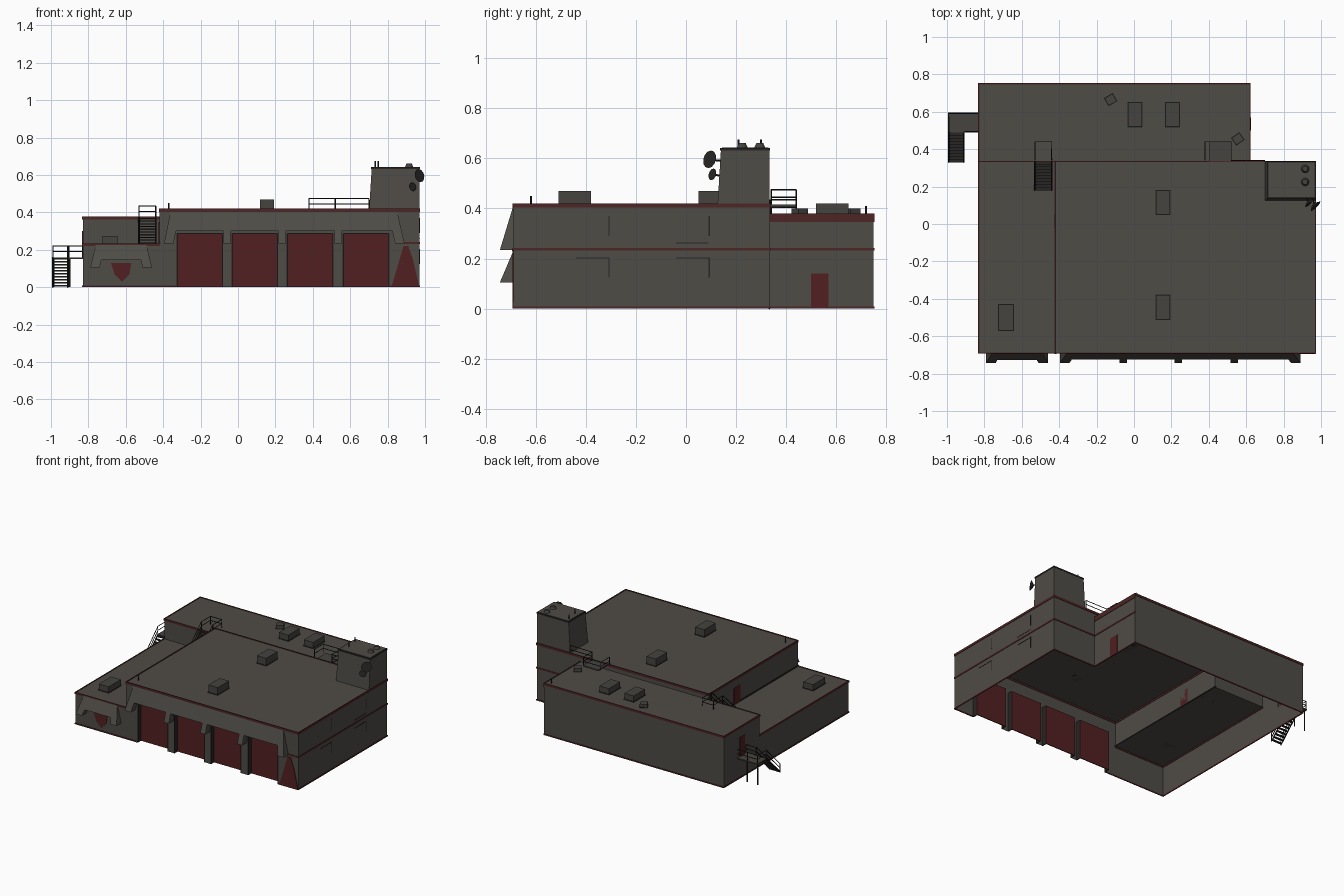
import bpy
import bmesh
from math import radians
from mathutils import Vector, Matrix

cube = bpy.data.objects.get("Cube")
if cube:
    bpy.data.objects.remove(cube, do_unlink=True)


def material(name, *rgb):
    m = bpy.data.materials.new(name)
    m.use_nodes = True
    m.diffuse_color = (*rgb, 1)
    shader = m.node_tree.nodes["Principled BSDF"]
    shader.inputs["Base Color"].default_value = (*rgb, 1)
    shader.inputs["Roughness"].default_value = 0.9
    return m


WALL = material("warm grey wall", .078, .072, .062)
RED = material("door red", .085, .014, .015)
TRIM = material("trim red", .075, .018, .018)
METAL = material("dark metal", .02, .019, .018)
VENT = material("vent grey", .06, .056, .05)


def finish(name, bm, mat):
    mesh = bpy.data.meshes.new(name)
    bm.to_mesh(mesh)
    bm.free()
    mesh.materials.append(mat)
    ob = bpy.data.objects.new(name, mesh)
    bpy.context.collection.objects.link(ob)
    return ob


def add_box(bm, lo, hi, turn=0):
    lo, hi = Vector(lo), Vector(hi)
    place = Matrix.Translation((lo + hi) / 2) @ Matrix.Rotation(radians(turn), 4, 'Z')
    bmesh.ops.create_cube(bm, size=1, matrix=place @ Matrix.Diagonal((*(hi - lo), 1)))


def boxes(name, mat, *items):
    bm = bmesh.new()
    for item in items:
        add_box(bm, *item)
    return finish(name, bm, mat)


def hull(name, mat, points):
    bm = bmesh.new()
    verts = [bm.verts.new(p) for p in points]
    bmesh.ops.convex_hull(bm, input=verts)
    bmesh.ops.dissolve_limit(bm, angle_limit=.01, verts=bm.verts, edges=bm.edges)
    return finish(name, bm, mat)


def add_wall(bm, a, b, low, high):
    """Upright quad from a to b; its outside is on the right of the path."""
    bm.faces.new([bm.verts.new((*p, z)) for p, z in
                  ((a, low), (b, low), (b, high), (a, high))])


def add_roof(bm, x0, x1, y0, y1, z):
    bm.faces.new([bm.verts.new((x, y, z)) for x, y in
                  ((x0, y0), (x1, y0), (x1, y1), (x0, y1))])


def tubes(name, mat, lines, radius=.003):
    curve = bpy.data.curves.new(name, 'CURVE')
    curve.dimensions = '3D'
    curve.bevel_depth = radius
    curve.bevel_resolution = 0
    for line in lines:
        s = curve.splines.new('POLY')
        s.points.add(len(line) - 1)
        for point, co in zip(s.points, line):
            point.co = (*co, 1)
    curve.materials.append(mat)
    ob = bpy.data.objects.new(name, curve)
    bpy.context.collection.objects.link(ob)


def railing(name, path, height=.06):
    """Two rails over a path, with a post at each path point."""
    lift = lambda p, h: (p[0], p[1], p[2] + h)
    lines = [[lift(p, h) for p in path] for h in (height / 2, height)]
    lines += [[p, lift(p, height)] for p in path]
    tubes(name, METAL, lines)


# Main levels and plan lines
WEST, SPLIT, STEP, EAST = -.83, -.42, .62, .97
FRONT, MID, BACK = -.69, .335, .75
LOW, REAR, HIGH, TOWER = .23, .375, .415, .64
DOOR_TOP, RECESS = .29, .035
doors = [(x, x + .25) for x in (-.33, -.035, .26, .56)]

# Building shell, open underneath
bm = bmesh.new()
add_wall(bm, (WEST, FRONT), (SPLIT, FRONT), 0, LOW)
add_wall(bm, (SPLIT, FRONT), (EAST, FRONT), DOOR_TOP, HIGH)
edges = [SPLIT] + [x for d in doors for x in d] + [EAST]
for x0, x1 in zip(edges[::2], edges[1::2]):
    add_wall(bm, (x0, FRONT), (x1, FRONT), 0, DOOR_TOP)
add_wall(bm, (EAST, FRONT), (EAST, MID), 0, HIGH)
add_wall(bm, (EAST, MID), (STEP, MID), 0, HIGH)
add_wall(bm, (STEP, MID), (STEP, BACK), 0, REAR)
add_wall(bm, (STEP, BACK), (WEST, BACK), 0, REAR)
add_wall(bm, (WEST, BACK), (WEST, MID), 0, REAR)
add_wall(bm, (WEST, MID), (WEST, FRONT), 0, LOW)
add_wall(bm, (SPLIT, MID), (SPLIT, FRONT), LOW, HIGH)
add_wall(bm, (STEP, MID), (SPLIT, MID), REAR, HIGH)
add_wall(bm, (WEST, MID), (SPLIT, MID), LOW, REAR)
add_roof(bm, WEST, SPLIT, FRONT, MID, LOW)
add_roof(bm, SPLIT, EAST, FRONT, MID, HIGH)
add_roof(bm, WEST, STEP, MID, BACK, REAR)
finish("building_shell", bm, WALL)

# Recessed garage doors with dark frames
inner = FRONT + RECESS
for i, (x0, x1) in enumerate(doors):
    boxes(f"garage_door_{i}", RED, ((x0, inner, 0), (x1, inner + .006, DOOR_TOP)))
    frame = [((x, FRONT, 0), (x + .006, inner, DOOR_TOP)) for x in (x0, x1 - .006)]
    frame.append(((x0, FRONT, DOOR_TOP - .006), (x1, inner, DOOR_TOP)))
    boxes(f"door_frame_{i}", METAL, *frame)


# Sloping awnings with hanging brackets
def awning(name, top, bottom, drop, x_top, x_bottom):
    def depth(z):
        return FRONT - .053 * (top - z) / (top - bottom)

    def slab(part, z0, z1, low, high):
        hull(f"{name}_{part}", WALL,
             [(x, y, z) for z, span in ((z0, low), (z1, high)) for x in span
              for y in (FRONT, depth(z) - .001)])

    def end(z, side):
        t = (top - z) / (top - bottom)
        return x_top[side] + (x_bottom[side] - x_top[side]) * t

    slab("panel", drop, top, (end(drop, 0), end(drop, 1)), x_top)
    for side, w in ((0, .05), (1, -.05)):
        a, b = end(bottom, side), end(drop, side)
        slab(f"end_bracket_{side}", bottom, drop, sorted((a, a + w)), sorted((b, b + w)))
    return slab


slab = awning("main_awning", HIGH - .005, .235, .3, (-.36, .85), (-.395, .89))
for i, x in enumerate((-.058, .237, .535)):
    slab(f"bracket_{i}", .235, .3, (x - .02, x + .02), (x - .02, x + .02))
awning("side_awning", LOW, .105, .145, (-.76, -.49), (-.79, -.46))

# Tapered tower
hull("tower", WALL, [(x, y, z) for z, x0, y0 in ((HIGH - .02, .7, .125), (TOWER, .715, .14))
                     for x in (x0, EAST) for y in (y0, MID - .002)])
boxes("tower_cap", METAL, ((.712, .136, TOWER - .008), (EAST + .002, MID, TOWER + .002)))
boxes("tower_roof", WALL, ((.72, .144, TOWER), (EAST - .005, MID - .006, TOWER + .004)))


# Red trim strips that follow the walls
def strip(name, mat, path, low, high, t=.003):
    boxes(name, mat, *[((min(a[0], b[0]) - t, min(a[1], b[1]) - t, low),
                        (max(a[0], b[0]) + t, max(a[1], b[1]) + t, high))
                       for a, b in zip(path, path[1:])])


se, ne, corner = (EAST, FRONT), (EAST, MID), (STEP, MID)
rear_e, rear_w, west_mid, sw = (STEP, BACK), (WEST, BACK), (WEST, MID), (WEST, FRONT)
split_f, split_b = (SPLIT, FRONT), (SPLIT, MID)
strip("base_trim", TRIM, [(.81, FRONT), se, ne, corner, rear_e, rear_w, sw, (-.33, FRONT)], 0, .009)
strip("middle_band", TRIM, [(.89, FRONT), se, ne, corner, rear_e], .232, .243)
strip("main_roof_trim", TRIM, [split_f, se, ne, split_b, split_f], HIGH - .012, HIGH + .005)
strip("rear_roof_trim", TRIM, [corner, rear_e, rear_w, west_mid, split_b], REAR - .012, REAR + .004)
strip("rear_side_band", TRIM, [corner, rear_e], REAR - .03, REAR)
strip("low_roof_trim", TRIM, [west_mid, sw, split_f], LOW - .01, LOW + .004)
strip("low_roof_joint", METAL, [split_f, split_b], LOW, LOW + .008, .005)


# Painted red plates and side doors
def front_plate(name, outline):
    hull(name, RED, [(x, FRONT - d, z) for x, z in outline for d in (0, .004)])


front_plate("corner_paint", [(.82, 0), (EAST, 0), (.935, .15), (.91, .22), (.885, .22), (.87, .15)])
front_plate("wing_paint", [(-.68, .13), (-.57, .13), (-.58, .07), (-.62, .03), (-.66, .07)])
boxes("rear_side_door", RED, ((STEP, .5, 0), (STEP + .005, .57, .14)))
boxes("landing_door", RED, ((WEST - .005, .51, .16), (WEST, .57, .3)))
boxes("low_roof_door", RED, ((SPLIT - .005, -.02, LOW), (SPLIT, .05, .35)))

# Thin dark wall seams
seams = [((EAST, y - .13, z), (EAST + .002, y, z + .004)) for y, z in
         ((-.31, .2), (.09, .2), (.09, .26))]
seams += [((EAST, y, z), (EAST + .002, y + .005, z + .08)) for y in (-.31, .09)
          for z in (.125, .29)]
boxes("wall_seams", METAL, *seams)

# Rooftop vents: centre, base height, size, turn
for i, (x, y, z, w, l, h, turn) in enumerate((
        (.155, .115, HIGH, .075, .13, .055, 0), (.155, -.445, HIGH, .075, .13, .055, 0),
        (.005, .585, REAR, .075, .13, .045, 0), (.205, .585, REAR, .075, .13, .045, 0),
        (-.685, -.5, LOW, .08, .14, .045, 0),
        (-.125, .665, REAR, .05, .045, .025, 30), (.555, .455, REAR, .05, .045, .025, 35))):
    ob = boxes(f"vent_{i}", VENT, ((x - w / 2, y - l / 2, z), (x + w / 2, y + l / 2, z + h), turn))
    boxes(f"vent_base_{i}", METAL, ((x - w / 2 - .003, y - l / 2 - .003, z),
                                    (x + w / 2 + .003, y + l / 2 + .003, z + .004), turn))


# Stairs, landing and railings
def stairs(name, x0, x1, y_low, y_high, z_low, z_high, count=10):
    steps = []
    for i in range(count):
        t = (i + .5) / count
        y, z = y_low + (y_high - y_low) * t, z_low + (z_high - z_low) * t
        steps.append(((x0, y - .008, z - .003), (x1, y + .008, z + .003)))
    boxes(name, METAL, *steps)
    for side, x in (("west", x0), ("east", x1)):
        ends = [(x, y_low, z_low), (x, y_high, z_high)]
        tubes(f"{name}_{side}_beam", METAL, [ends], .005)
        railing(f"{name}_{side}_rail", ends)


stairs("outside_stairs", -.99, -.91, .33, .49, 0, .16)
boxes("landing", VENT, ((-.995, .49, .152), (WEST, .595, .16)))
railing("landing_rail", [(-.905, .495, .16), (WEST, .495, .16)])
railing("landing_back_rail", [(-.99, .49, .16), (-.99, .59, .16), (-.91, .59, .16), (WEST, .59, .16)])
tubes("landing_legs", METAL, [[(x, .58, 0), (x, .58, .155)] for x in (-.985, -.9)], .005)
stairs("roof_stairs", -.53, -.44, .18, .335, LOW, REAR)
railing("roof_stairs_rail", [(-.53, .34, REAR), (-.53, .44, REAR), (-.44, .44, REAR), (-.44, .34, REAR)])
boxes("roof_step", VENT, ((.4, MID, HIGH - .01), (.52, .44, HIGH)))
railing("step_rail", [(.38, .34, HIGH), (.38, .44, HIGH), (.52, .44, HIGH), (.52, .34, HIGH), (.7, .34, HIGH)])


# Dishes, domes and aerials on the tower
def cone(name, mat, centre, r0, r1, depth, aim):
    bm = bmesh.new()
    place = Matrix.Translation(centre) @ Vector(aim).to_track_quat('Z', 'Y').to_matrix().to_4x4()
    bmesh.ops.create_cone(bm, cap_ends=True, segments=12, radius1=r0, radius2=r1,
                          depth=depth, matrix=place)
    finish(name, bm, mat)


cone("large_dish", METAL, (.965, .1, .595), .012, .036, .016, (1, -1, .3))
cone("small_dish", METAL, (.93, .11, .535), .008, .024, .012, (.8, -1, .3))
tubes("dish_arms", METAL, [[(.95, .15, .59), (.965, .1, .595)], [(.93, .15, .53), (.93, .11, .535)]], .004)
for i, y in enumerate((.225, .295)):
    cone(f"tower_dome_{i}", VENT, (.915, y, TOWER + .01), .024, .014, .022, (0, 0, 1))
aerials = ((.735, .3, TOWER), (.75, .21, TOWER), (-.37, -.62, HIGH), (.58, .72, REAR))
tubes("aerials", METAL, [[(x, y, z), (x, y, z + .035)] for x, y, z in aerials], .004)
